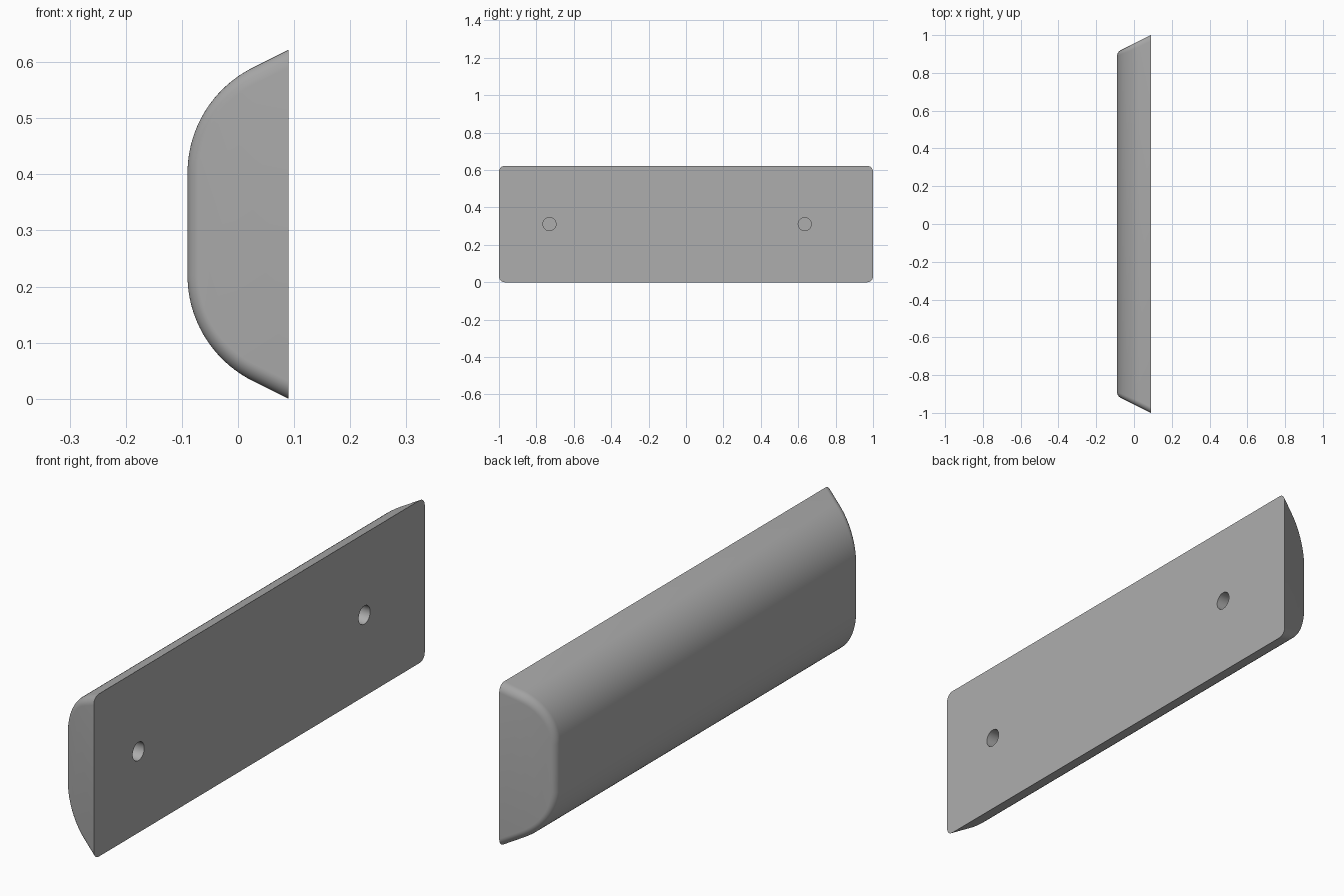
import bpy, bmesh, math
from mathutils import Vector

cube = bpy.data.objects.get("Cube")
if cube:
    bpy.data.objects.remove(cube)

BACK, FRONT, MID_Z, HALF_Z = 0.09, -0.09, 0.311, 0.311
SLOPE = 0.5                      # draft of the top, bottom and end faces
DRAFT = math.atan(SLOPE)
TURN = math.pi / 2 - DRAFT
ARC_R, FILLET_R = 0.21, 0.035
ARC_STEPS, FILLET_STEPS = 24, 8
OVER = 0.05                      # overshoot trimmed off at the flat face

grey = bpy.data.materials.new("grey plastic")
grey.use_nodes = True
grey.diffuse_color = (0.42, 0.42, 0.42, 1)
grey.node_tree.nodes["Principled BSDF"].inputs["Base Color"].default_value = grey.diffuse_color


def half_profile():
    """Upper half of the cross-section as (x, height, normal angle above -x)."""
    arc_x = FRONT + ARC_R
    corner_h = HALF_Z - SLOPE * (BACK - FRONT)
    arc_h = corner_h - ARC_R * math.tan(TURN / 2)
    points = [(BACK + OVER, HALF_Z + SLOPE * OVER, TURN)]
    for i in range(ARC_STEPS + 1):
        a = TURN * (1 - i / ARC_STEPS)
        points.append((arc_x - ARC_R * math.cos(a), arc_h + ARC_R * math.sin(a), a))
    return points


# Body: loft the profile along y, with a rolling fillet round each end face
upper = half_profile()
profile = upper + [(x, -h, -a) for x, h, a in reversed(upper)]
bm = bmesh.new()
rows = []
for x, h, a in profile:
    side = Vector((-math.cos(a), 0, math.sin(a)))
    centre = Vector((x, 0, MID_Z + h)) - side * FILLET_R
    centre.y = 1 - SLOPE * (BACK - centre.x) - FILLET_R / math.cos(DRAFT)
    end = Vector((-math.sin(DRAFT), math.cos(DRAFT), 0))
    fillet = [centre + FILLET_R * side.slerp(end, i / FILLET_STEPS)
              for i in range(FILLET_STEPS, -1, -1)]
    other = [Vector((p.x, -p.y, p.z)) for p in reversed(fillet)]
    rows.append([bm.verts.new(p) for p in fillet + other])
for r1, r2 in zip(rows, rows[1:]):
    for i in range(len(r1) - 1):
        bm.faces.new((r1[i], r1[i + 1], r2[i + 1], r2[i]))
for column in (0, -1):
    bm.faces.new([r[column] for r in rows])

# Flat mounting face
cut = bmesh.ops.bisect_plane(bm, geom=bm.verts[:] + bm.edges[:] + bm.faces[:],
                             plane_co=(BACK, 0, 0), plane_no=(1, 0, 0), clear_outer=True)
rim = [e for e in cut["geom_cut"] if isinstance(e, bmesh.types.BMEdge)]
bmesh.ops.contextual_create(bm, geom=rim)
bmesh.ops.recalc_face_normals(bm, faces=bm.faces[:])
mesh = bpy.data.meshes.new("handle_body")
bm.to_mesh(mesh)
bm.free()
mesh.materials.append(grey)
body = bpy.data.objects.new("handle_body", mesh)
bpy.context.collection.objects.link(body)

# Blind screw holes in the mounting face
for y in (-0.73, 0.635):
    bpy.ops.mesh.primitive_cylinder_add(vertices=40, radius=0.035, depth=0.24,
                                        location=(BACK, y, MID_Z),
                                        rotation=(0, math.pi / 2, 0))
    cutter = bpy.context.object
    cutter.name = "hole_cutter"
    cutter.hide_render = True
    cutter.data.materials.append(grey)
    bpy.ops.object.select_all(action="DESELECT")
    body.select_set(True)
    bpy.context.view_layer.objects.active = body
    mod = body.modifiers.new("screw_hole", "BOOLEAN")
    mod.object = cutter
    mod.operation = "DIFFERENCE"
    mod.solver = "EXACT"
    bpy.ops.object.modifier_apply(modifier=mod.name)
    bpy.data.objects.remove(cutter)

bpy.ops.object.shade_smooth_by_angle(angle=math.radians(30))
